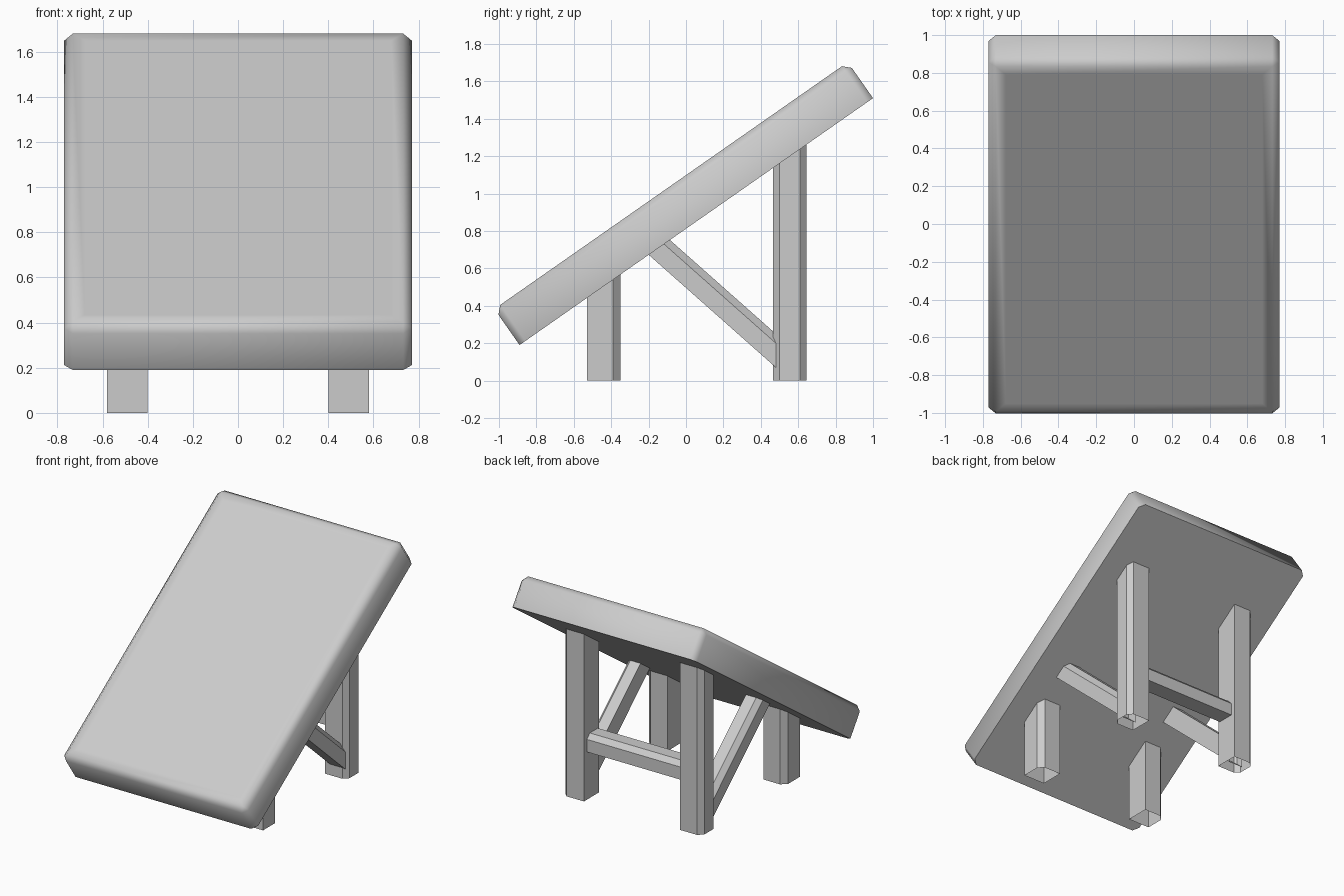
import bpy, bmesh, math
from mathutils import Matrix, Vector

if "Cube" in bpy.data.objects:
    bpy.data.objects.remove(bpy.data.objects["Cube"])

SLOPE = 1.32 / 1.89


def underside(y):
    """Height of the sloping slab's lower face."""
    return 0.19 + (y + 0.89) * SLOPE


def finish(bm, name, mirror=False):
    bmesh.ops.recalc_face_normals(bm, faces=bm.faces)
    mesh = bpy.data.meshes.new(name)
    bm.to_mesh(mesh)
    bm.free()
    ob = bpy.data.objects.new(name, mesh)
    bpy.context.collection.objects.link(ob)
    if mirror:
        ob.modifiers.new("Mirror", "MIRROR").use_axis[0] = True
    return ob


def tube(name, start, end, mirror=False):
    """Open-ended prism joining two matching rings."""
    bm = bmesh.new()
    a = [bm.verts.new(p) for p in start]
    b = [bm.verts.new(p) for p in end]
    n = len(a)
    for i in range(n):
        j = (i + 1) % n
        bm.faces.new((a[i], a[j], b[j], b[i]))
    return finish(bm, name, mirror)


def leg(name, section):
    tube(name, [(x, y, 0) for x, y in section],
         [(x, y, underside(y)) for x, y in section], True)


# Sloping slab: sides and top bevelled, underside left sharp
length, width, thick = 2.305, 1.54, 0.235
bm = bmesh.new()
bmesh.ops.create_cube(bm, size=1)
bmesh.ops.scale(bm, vec=(width, length, thick), verts=bm.verts)
bmesh.ops.translate(bm, vec=(0, length / 2, thick / 2), verts=bm.verts)
edges = [e for e in bm.edges if max(v.co.z for v in e.verts) > 0.1]
bmesh.ops.bevel(bm, geom=edges, offset=0.038, segments=1, profile=0.5, affect='EDGES')
top = [f for f in bm.faces if f.normal.z > 0.99]
bmesh.ops.inset_region(bm, faces=top, thickness=0.075)
for f in bm.faces:
    f.smooth = True
for e in bm.edges:
    e.smooth = max(v.co.z for v in e.verts) > 0.01
bm.transform(Matrix.Translation((0, -0.89, 0.19)) @ Matrix.Rotation(math.atan(SLOPE), 4, 'X'))
finish(bm, "sloping_slab")

# Legs, chamfered on their outer corners
leg("front_leg", [(0.40, -0.53), (0.58, -0.53), (0.58, -0.39), (0.54, -0.35), (0.40, -0.35)])
leg("back_leg", [(0.40, 0.465), (0.545, 0.465), (0.58, 0.50), (0.58, 0.61),
                 (0.545, 0.645), (0.40, 0.645)])

# Diagonal braces from the back legs up to the slab
section = [(0.44, 0), (0.56, 0), (0.56, 0.13), (0.525, 0.18), (0.44, 0.18)]
low, high = [], []
for x, v in section:
    low.append((x, 0.54, 0.07 + v - 0.06 * 0.885))
    y = (v - 0.316) / (0.885 + SLOPE)
    high.append((x, y, underside(y)))
tube("diagonal_brace", low, high, True)

# Crossbar between the back legs
section = [(0.48, 0.36), (0.61, 0.36), (0.61, 0.455), (0.575, 0.49), (0.48, 0.49)]
tube("back_crossbar", [(-0.42, y, z) for y, z in section], [(0.42, y, z) for y, z in section])
